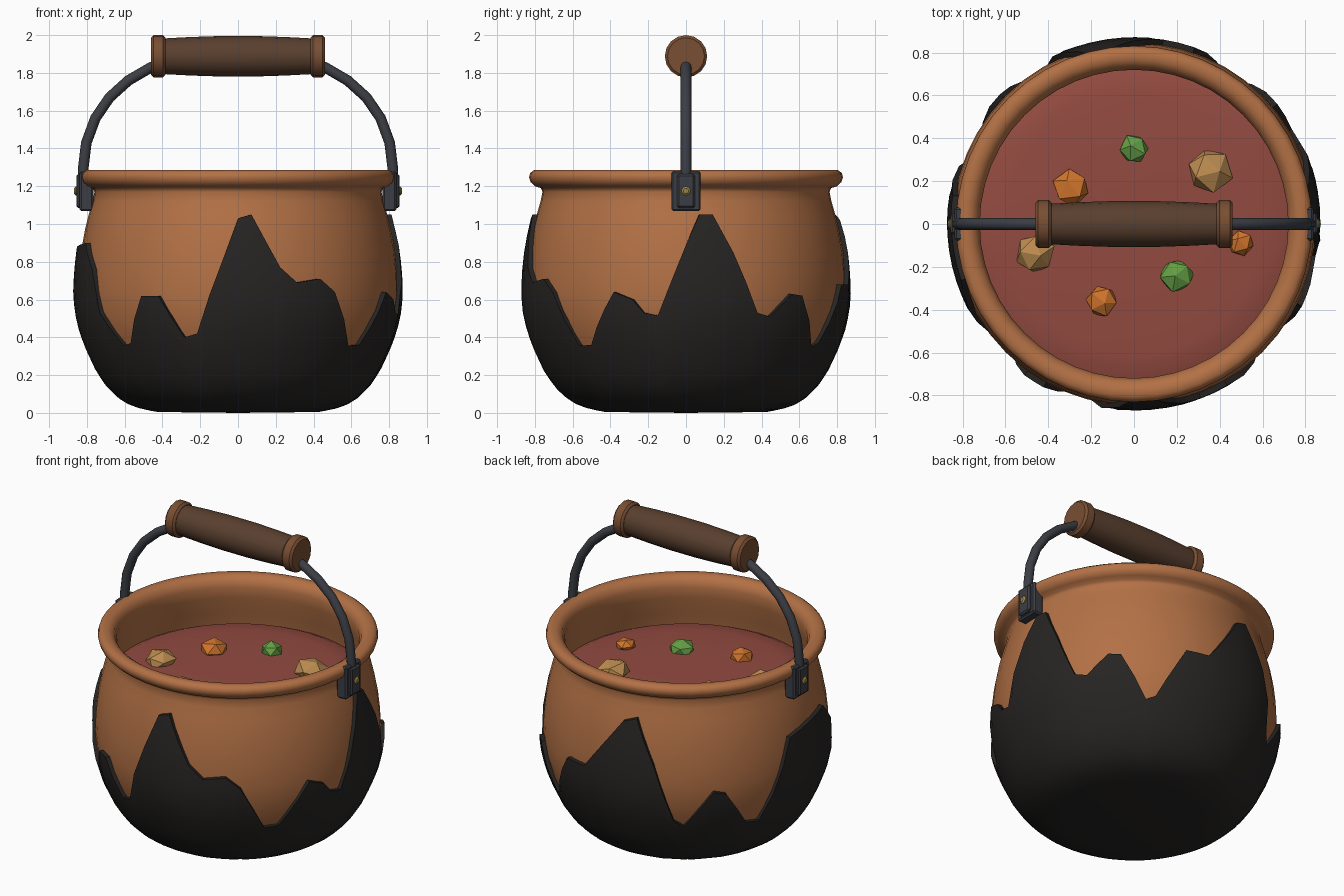
import bpy, bmesh, math, random
from mathutils import Vector, Matrix

if "Cube" in bpy.data.objects:
    bpy.data.objects.remove(bpy.data.objects["Cube"])

random.seed(4)

def material(name, r, g, b):
    m = bpy.data.materials.new(name)
    m.diffuse_color = (r, g, b, 1)
    m.use_nodes = True
    m.node_tree.nodes["Principled BSDF"].inputs["Base Color"].default_value = m.diffuse_color
    return m

COPPER = material("copper", .45, .165, .06)
SOOT = material("soot", .02, .018, .017)
SOUP = material("soup", .29, .07, .052)
WOOD = material("dark_wood", .1, .05, .028)
COLLAR = material("light_wood", .19, .077, .032)
IRON = material("iron", .045, .048, .058)
BRASS = material("brass", .35, .24, .06)
TAN = material("potato", .5, .26, .08)
ORANGE = material("carrot", .64, .18, .026)
GREEN = material("greens", .13, .35, .06)

def finish(name, bm, mat, angle=None):
    bmesh.ops.recalc_face_normals(bm, faces=bm.faces)
    me = bpy.data.meshes.new(name)
    bm.to_mesh(me)
    bm.free()
    ob = bpy.data.objects.new(name, me)
    bpy.context.collection.objects.link(ob)
    me.materials.append(mat)
    if angle:
        bpy.ops.object.select_all(action='DESELECT')
        bpy.context.view_layer.objects.active = ob
        ob.select_set(True)
        bpy.ops.object.shade_smooth_by_angle(angle=math.radians(angle))
    return ob

def skin(bm, rings, closed=True):
    for a, b in zip(rings, rings[1:]):
        n = len(a)
        for i in range(n):
            j = (i + 1) % n
            bm.faces.new((a[i], a[j], b[j], b[i]))

def lathe(name, profile, n, mat, matrix=Matrix(), angle=40):
    """Revolve (radius, z) points around z and cap both ends."""
    bm = bmesh.new()
    rings = [[bm.verts.new((r * math.cos(2 * math.pi * i / n), r * math.sin(2 * math.pi * i / n), z))
              for i in range(n)] for r, z in profile]
    skin(bm, rings)
    bm.faces.new(rings[0])
    bm.faces.new(rings[-1])
    bm.transform(matrix)
    return finish(name, bm, mat, angle)

def box(name, x0, x1, y, z0, z1, mat, bevel):
    bm = bmesh.new()
    bmesh.ops.create_cube(bm, size=1)
    bm.transform(Matrix.Translation(((x0 + x1) / 2, 0, (z0 + z1) / 2)) @
                 Matrix.Diagonal((abs(x1 - x0), 2 * y, z1 - z0, 1)))
    bmesh.ops.bevel(bm, geom=bm.edges[:], offset=bevel, segments=1, affect='EDGES')
    return finish(name, bm, mat)

# pot: belly profile shared with the soot, then rim and inner wall
BELLY = [(.40, .025), (.48, .038), (.55, .06), (.61, .095), (.67, .15), (.725, .225), (.775, .325),
         (.815, .43), (.84, .54), (.847, .64), (.842, .75), (.83, .86), (.81, .97), (.79, 1.05)]
RIM = [(.77, 1.12), (.76, 1.17), (.768, 1.19), (.80, 1.2), (.823, 1.222), (.831, 1.248), (.825, 1.27),
       (.805, 1.285), (.765, 1.283), (.735, 1.262), (.72, 1.22), (.725, 1.15), (.75, 1.04),
       (.77, .93), (.79, .75), (.77, .45), (.6, .15)]
lathe("pot", BELLY + RIM, 48, COPPER, angle=60)

# soot layer with a jagged top edge, as (angle in degrees, height)
EDGE = [(-90, 1.03), (-85, 1.05), (-75, .77), (-69, .69), (-60, .71), (-54, .64), (-44, .355),
        (-38, .36), (-26, .64), (-19, .60), (-15, .53), (-10, .515), (0, .89), (5, 1.05), (10, 1.05),
        (17, .85), (26, .53), (31, .51), (40, .63), (45, .62), (55, .35), (59, .37), (71, .68),
        (81, .68), (98, 1.02), (104, 1.05), (112, .78), (120, .41), (124, .37), (136, .61),
        (141, .59), (151, .36), (157, .35), (171, .85), (183, .88), (198, .90), (207, .76),
        (212, .53), (222, .355), (226, .37), (234, .62), (241, .62), (250, .40), (255, .42), (270, 1.03)]

def belly_radius(z):
    for (r0, z0), (r1, z1) in zip(BELLY, BELLY[1:]):
        if z <= z1:
            return r0 + (r1 - r0) * (z - z0) / (z1 - z0)
    return BELLY[-1][0]

columns = []
for (a0, h0), (a1, h1) in zip(EDGE, EDGE[1:]):
    steps = math.ceil((a1 - a0) / 5)
    columns += [(math.radians(a0 + (a1 - a0) * k / steps), h0 + (h1 - h0) * k / steps) for k in range(steps)]
ROWS = 18
bm = bmesh.new()
rings = []
for k in range(ROWS + 2):
    s = min(k / ROWS, 1) ** 1.7
    ring = []
    for a, h in columns:
        z = .025 + (h - .025) * s
        if k > ROWS:
            r = belly_radius(z) - .012
        else:
            r = belly_radius(z) + .026
        zz = z - .022 * max(0, 1 - z / .3)
        ring.append(bm.verts.new((r * math.cos(a), r * math.sin(a), zz)))
    rings.append(ring)
skin(bm, rings)
hub = bm.verts.new((0, 0, 0))
for i in range(len(columns)):
    bm.faces.new((hub, rings[0][i], rings[0][(i + 1) % len(columns)]))
finish("soot", bm, SOOT, 45)

# soup surface
lathe("soup", [(.77, .93), (.765, .96), (.72, .982), (.6, .995), (.3, 1.0), (.02, 1.0)], 48, SOUP)

# floating chunks
CHUNKS = [("potato", TAN, .35, .25, .108), ("potato", TAN, -.46, -.14, .093),
          ("carrot", ORANGE, -.29, .17, .088), ("carrot", ORANGE, -.15, -.36, .078),
          ("carrot", ORANGE, .5, -.09, .063), ("greens", GREEN, 0, .35, .074), ("greens", GREEN, .2, -.24, .08)]
for kind, mat, x, y, r in CHUNKS:
    bm = bmesh.new()
    bmesh.ops.create_icosphere(bm, subdivisions=1, radius=r)
    for v in bm.verts:
        v.co *= random.uniform(.9, 1.1)
    bm.transform(Matrix.Translation((x, y, 1.01)) @ Matrix.Diagonal((1, 1, .7, 1)) @
                 Matrix.Rotation(random.uniform(0, 6), 4, (.3, .5, 1)))
    finish(kind + "_chunk", bm, mat)

# handle bar swept along a mirrored arch
half = [(.82, 1.15), (.82, 1.29), (.803, 1.43), (.755, 1.56), (.68, 1.67), (.58, 1.76), (.46, 1.83), (.3, 1.875)]
path = [(-x, z) for x, z in half] + [(x, z) for x, z in reversed(half)]
bm = bmesh.new()
rings = []
for i, (x, z) in enumerate(path):
    p, q = path[max(i - 1, 0)], path[min(i + 1, len(path) - 1)]
    t = Vector((q[0] - p[0], 0, q[1] - p[1])).normalized()
    side = Vector((0, 1, 0))
    up = t.cross(side)
    rings.append([bm.verts.new(Vector((x, 0, z)) + .028 * (math.cos(w) * side + math.sin(w) * up))
                  for w in [2 * math.pi * k / 12 for k in range(12)]])
skin(bm, rings)
bm.faces.new(rings[0])
bm.faces.new(rings[-1])
finish("handle_bar", bm, IRON, 50)

# wooden grip and its collars
along_x = Matrix.Translation((0, 0, 1.888)) @ Matrix.Rotation(math.pi / 2, 4, 'Y')
lathe("grip", [(.094, -.4), (.102, -.25), (.107, -.1), (.107, .1), (.102, .25), (.094, .4)], 16, WOOD, along_x)
for s, side in ((-1, "left"), (1, "right")):
    lathe(side + "_grip_collar", [(.098, s * .385), (.112, s * .398), (.112, s * .447), (.098, s * .46)],
          16, COLLAR, along_x, 30)
    # bracket, socket and rivet
    box(side + "_bracket", s * .765, s * .838, .078, 1.068, 1.28, IRON, .01)
    box(side + "_socket", s * .80, s * .856, .048, 1.085, 1.265, IRON, .01)
    rivet = Matrix.Translation((0, 0, 1.175)) @ Matrix.Rotation(s * math.pi / 2, 4, 'Y')
    lathe(side + "_rivet", [(.024, .84), (.024, .86), (.014, .868)], 10, BRASS, rivet)
